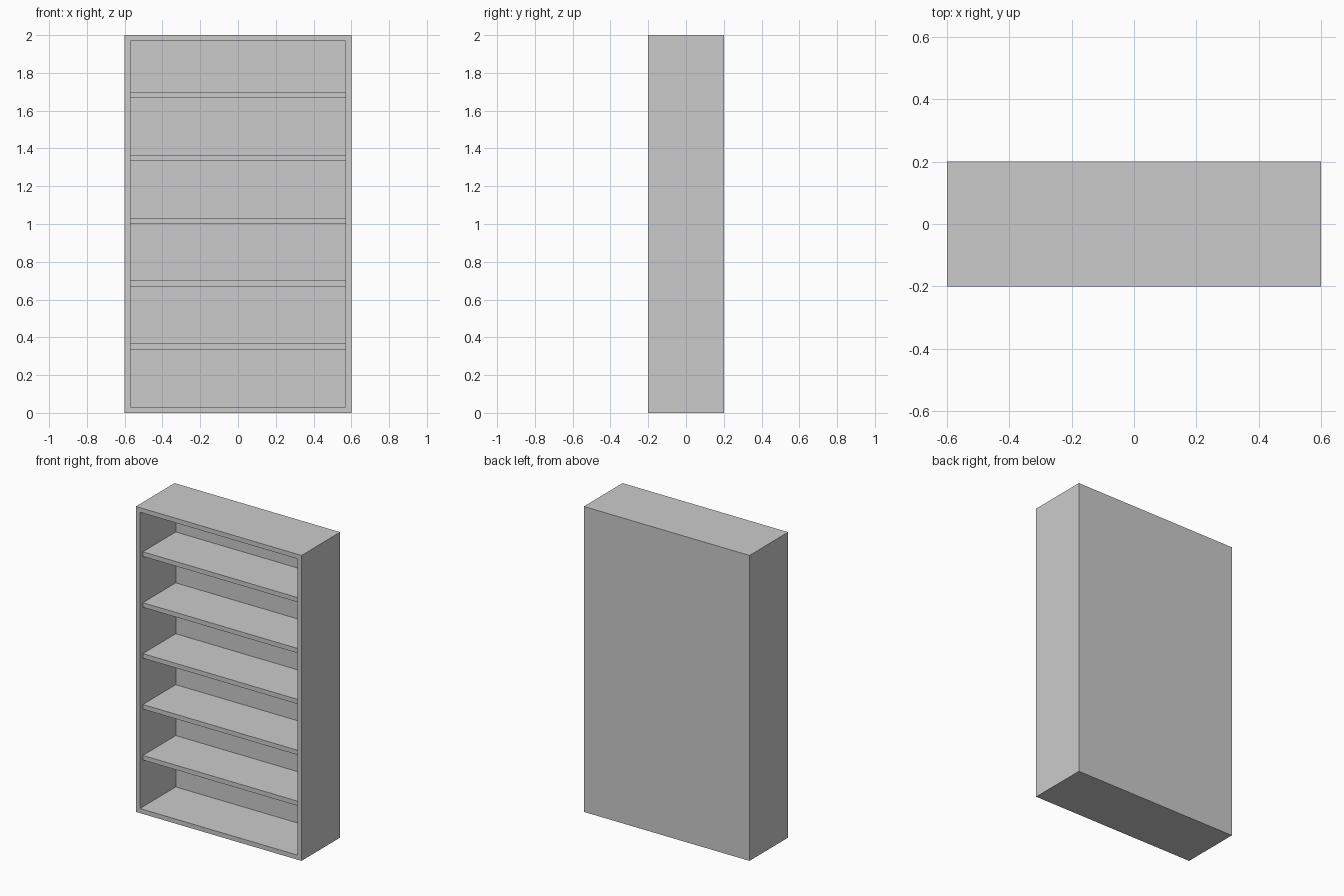
import bpy, bmesh
from mathutils import Matrix, Vector

if "Cube" in bpy.data.objects:
    bpy.data.objects.remove(bpy.data.objects["Cube"])

W, D, H = 1.2, 0.4, 2.0    # overall size
T = 0.03                   # board thickness
SHELVES = 5


def add_box(bm, size, centre):
    m = Matrix.Translation(centre) @ Matrix.Diagonal((*size, 1))
    bmesh.ops.create_cube(bm, size=1, matrix=m)


def finish(bm, name):
    bmesh.ops.recalc_face_normals(bm, faces=bm.faces)
    me = bpy.data.meshes.new(name)
    bm.to_mesh(me)
    bm.free()
    ob = bpy.data.objects.new(name, me)
    bpy.context.collection.objects.link(ob)
    return ob


# Case: one box with an inset front pushed back to leave a thin back panel
bm = bmesh.new()
add_box(bm, (W, D, H), (0, 0, H / 2))
bm.faces.ensure_lookup_table()
front = min(bm.faces, key=lambda f: f.calc_center_median().y)
bmesh.ops.inset_region(bm, faces=[front], thickness=T, use_even_offset=True)
ext = bmesh.ops.extrude_discrete_faces(bm, faces=[front])
bmesh.ops.translate(bm, vec=Vector((0, D - T, 0)), verts=ext["faces"][0].verts)
finish(bm, "bookcase_case")

# Shelves: evenly spaced, set back slightly from the front rim
for i in range(1, SHELVES + 1):
    top = H * i / (SHELVES + 1) + T + 0.003
    bm = bmesh.new()
    add_box(bm, (W - 2 * T, D - 2 * T, T), (0, 0, top - T / 2))
    finish(bm, f"shelf_{i}")
